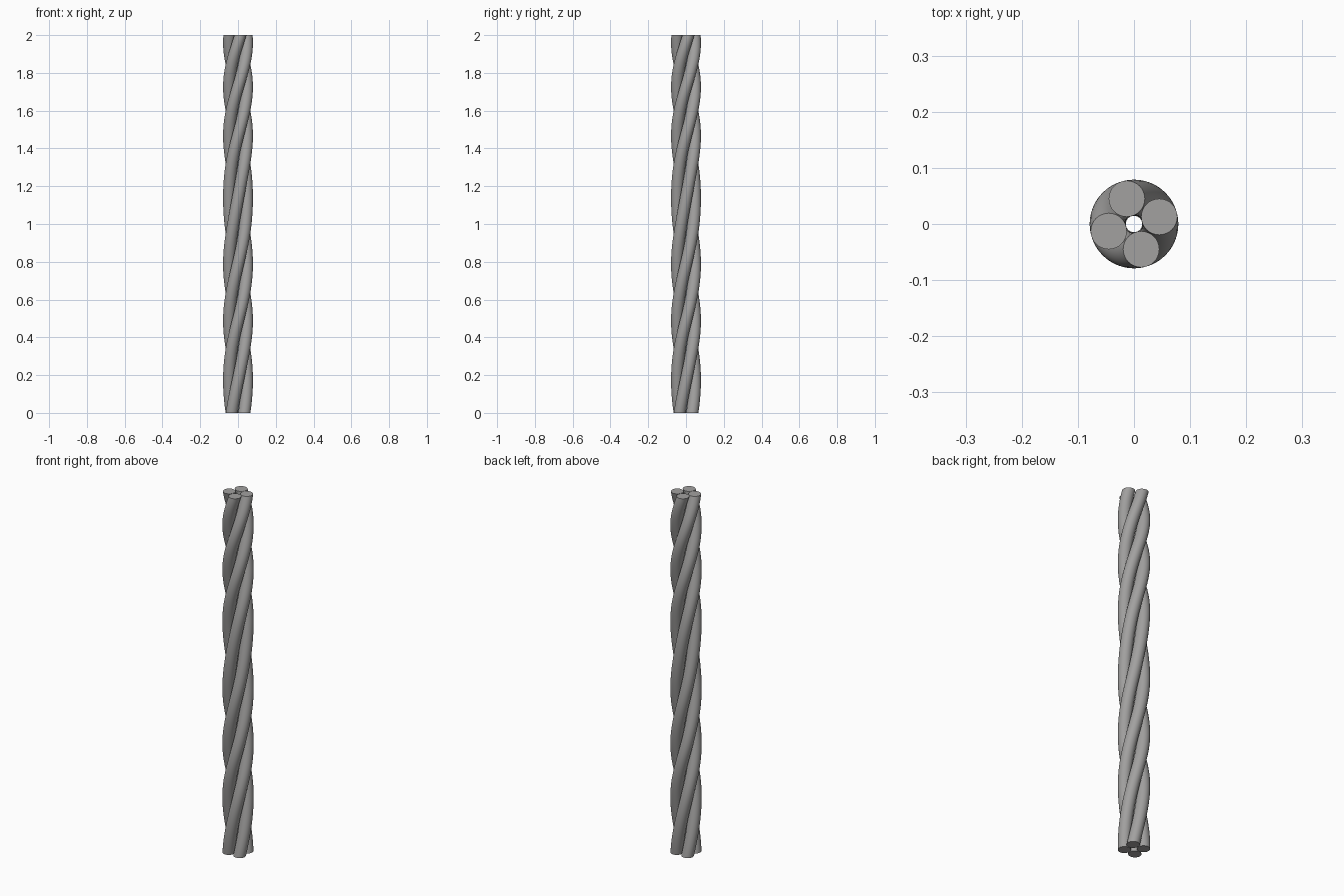
import bpy, bmesh, math

cube = bpy.data.objects.get("Cube")
if cube:
    bpy.data.objects.remove(cube)

HEIGHT, TWIST_RADIUS, STRAND_RADIUS = 2.0, 0.0468, 0.0322
STRANDS, SIDES, ROWS = 4, 32, 120

# Twist in degrees at a few heights; the pitch tightens towards the top
TWIST = [(0, 45), (0.34, 135), (0.635, 225), (0.95, 315), (1.32, 405),
         (1.6, 495), (1.845, 585), (2.0, 646)]


def slope(i):
    a, b = TWIST[max(i - 1, 0)], TWIST[min(i + 1, len(TWIST) - 1)]
    return (b[1] - a[1]) / (b[0] - a[0])


def twist_at(z):
    """Smooth interpolation through the twist stations."""
    i = max(k for k in range(len(TWIST) - 1) if TWIST[k][0] <= z)
    (z0, a0), (z1, a1) = TWIST[i], TWIST[i + 1]
    h = z1 - z0
    t = (z - z0) / h
    s = t * t * (3 - 2 * t)
    bend = h * t * (1 - t) * (slope(i) * (1 - t) - slope(i + 1) * t)
    return math.radians(a0 + (a1 - a0) * s + bend)


steel = bpy.data.materials.new("steel grey")
steel.use_nodes = True
steel.diffuse_color = (0.36, 0.355, 0.35, 1)
steel.node_tree.nodes["Principled BSDF"].inputs["Base Color"].default_value = steel.diffuse_color


def make_strand(index):
    """Sweep a round section up a helix and cap both ends."""
    bm = bmesh.new()
    rings = []
    for row in range(ROWS + 1):
        z = HEIGHT * row / ROWS
        angle = twist_at(z) + math.tau * index / STRANDS
        cx, cy = TWIST_RADIUS * math.cos(angle), TWIST_RADIUS * math.sin(angle)
        rings.append([bm.verts.new((cx + STRAND_RADIUS * math.cos(math.tau * k / SIDES),
                                    cy + STRAND_RADIUS * math.sin(math.tau * k / SIDES), z))
                      for k in range(SIDES)])
    for low, high in zip(rings, rings[1:]):
        for k in range(SIDES):
            n = (k + 1) % SIDES
            bm.faces.new((low[k], low[n], high[n], high[k]))
    bm.faces.new(rings[0][::-1])
    bm.faces.new(rings[-1])

    mesh = bpy.data.meshes.new(f"strand_{index + 1}")
    bm.to_mesh(mesh)
    bm.free()
    mesh.materials.append(steel)
    obj = bpy.data.objects.new(mesh.name, mesh)
    bpy.context.collection.objects.link(obj)
    return obj


# Four strands wound around an open core
bpy.ops.object.select_all(action="DESELECT")
for i in range(STRANDS):
    strand = make_strand(i)
    strand.select_set(True)
    bpy.context.view_layer.objects.active = strand
bpy.ops.object.shade_smooth_by_angle(angle=math.radians(35))
